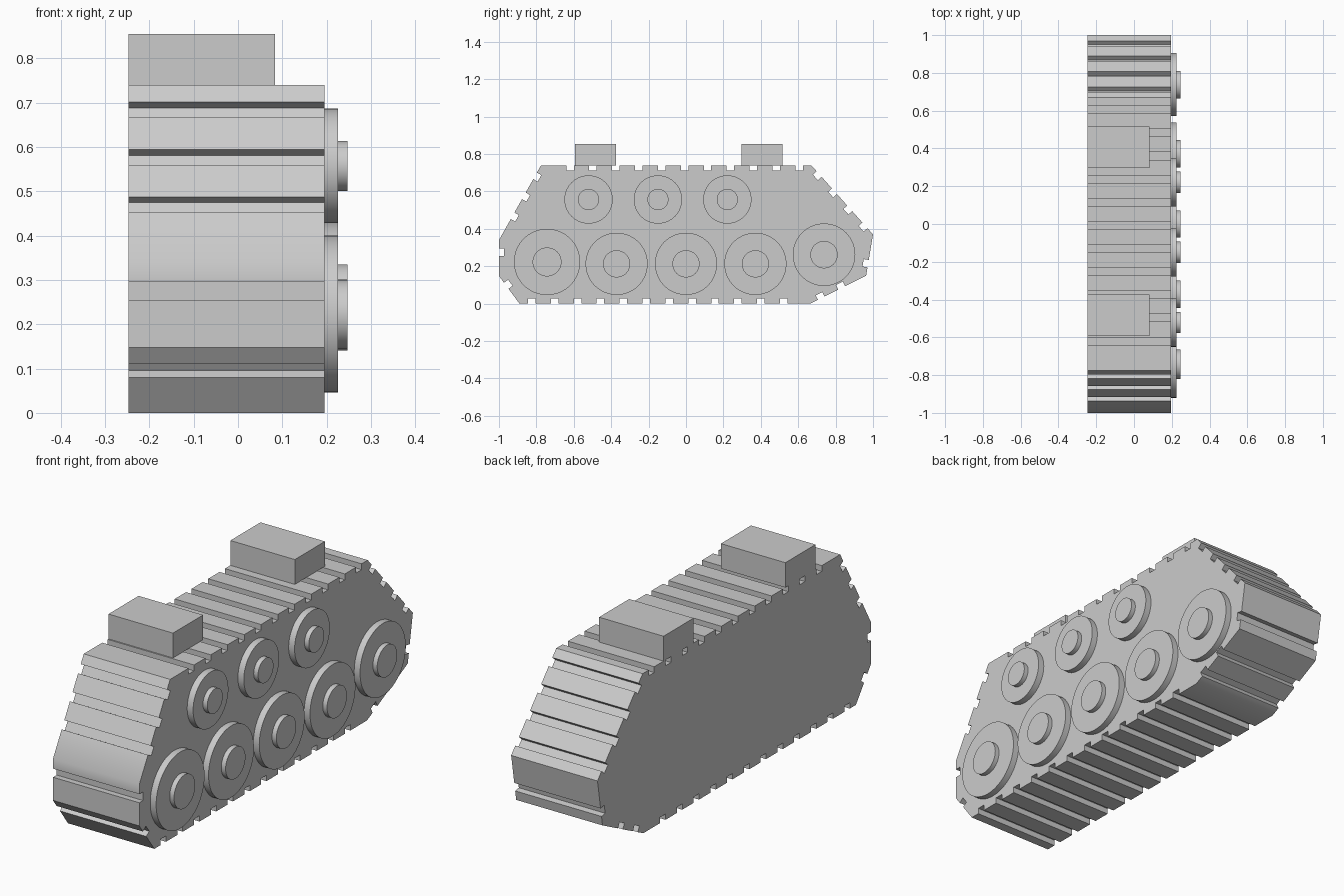
import bpy, bmesh
from math import pi, radians
from mathutils import Vector, Matrix

if "Cube" in bpy.data.objects:
    bpy.data.objects.remove(bpy.data.objects["Cube"], do_unlink=True)

grey = bpy.data.materials.new("plain grey")
grey.use_nodes = True
grey.diffuse_color = (0.6, 0.6, 0.6, 1)
grey.node_tree.nodes["Principled BSDF"].inputs["Base Color"].default_value = (0.6, 0.6, 0.6, 1)

INNER, SIDE = -0.247, 0.195      # body faces along x
RIM, HUB = 0.225, 0.247          # outer faces of wheel and hub


def finish(name, bm):
    bmesh.ops.recalc_face_normals(bm, faces=bm.faces)
    mesh = bpy.data.meshes.new(name)
    bm.to_mesh(mesh)
    bm.free()
    mesh.materials.append(grey)
    obj = bpy.data.objects.new(name, mesh)
    bpy.context.collection.objects.link(obj)
    bpy.ops.object.select_all(action='DESELECT')
    obj.select_set(True)
    bpy.context.view_layer.objects.active = obj
    bpy.ops.object.shade_smooth_by_angle(angle=radians(30))
    return obj


# Track body: side profile (y, z) with evenly spaced grooves cut into each run
corners = [Vector(c) for c in ((0.67, 0.74), (-0.775, 0.74), (-1, 0.34), (-1, 0.148),
                               (-0.89, 0), (0.665, 0), (0.963, 0.15), (1, 0.37))]
START, PITCH, HALF, DEPTH = 0.065, 0.1225, 0.02, 0.027
outline = []
for a, b in zip(corners, corners[1:] + corners[:1]):
    along = (b - a).normalized()
    inward = Vector((-along.y, along.x)) * DEPTH
    outline.append(a)
    d = START
    while d < (b - a).length - 0.05:
        left, right = a + along * (d - HALF), a + along * (d + HALF)
        outline += [left, left + inward, right + inward, right]
        d += PITCH

bm = bmesh.new()
face = bm.faces.new([bm.verts.new((INNER, p.x, p.y)) for p in outline])
side = bmesh.ops.extrude_face_region(bm, geom=[face])["geom"]
bmesh.ops.translate(bm, vec=(SIDE - INNER, 0, 0),
                    verts=[v for v in side if isinstance(v, bmesh.types.BMVert)])
finish("track_body", bm)


# Mounting blocks on the top run
def block(name, y):
    bm = bmesh.new()
    bmesh.ops.create_cube(bm, size=1)
    bmesh.ops.scale(bm, vec=(0.33, 0.22, 0.115), verts=bm.verts)
    bmesh.ops.translate(bm, vec=(INNER + 0.165, y, 0.7975), verts=bm.verts)
    finish(name, bm)


block("front_block", -0.484)
block("rear_block", 0.407)


# Wheels: a flat disc and a hub cap on the +x side
def disc(name, y, z, radius, x0, x1):
    bm = bmesh.new()
    place = Matrix.Translation(((x0 + x1) / 2, y, z)) @ Matrix.Rotation(pi / 2, 4, 'Y')
    bmesh.ops.create_cone(bm, cap_ends=True, segments=64, radius1=radius,
                          radius2=radius, depth=x1 - x0, matrix=place)
    finish(name, bm)


def wheel(name, y, z, radius):
    disc(name, y, z, radius, SIDE - 0.01, RIM)
    disc(name + "_hub", y, z, radius * 0.437, RIM - 0.01, HUB)


wheel("front_wheel", -0.743, 0.223, 0.177)
for i in range(3):
    wheel(f"road_wheel_{i + 1}", -0.371 + 0.371 * i, 0.213, 0.166)
    wheel(f"return_wheel_{i + 1}", -0.521 + 0.371 * i, 0.557, 0.129)
wheel("rear_wheel", 0.738, 0.262, 0.167)
